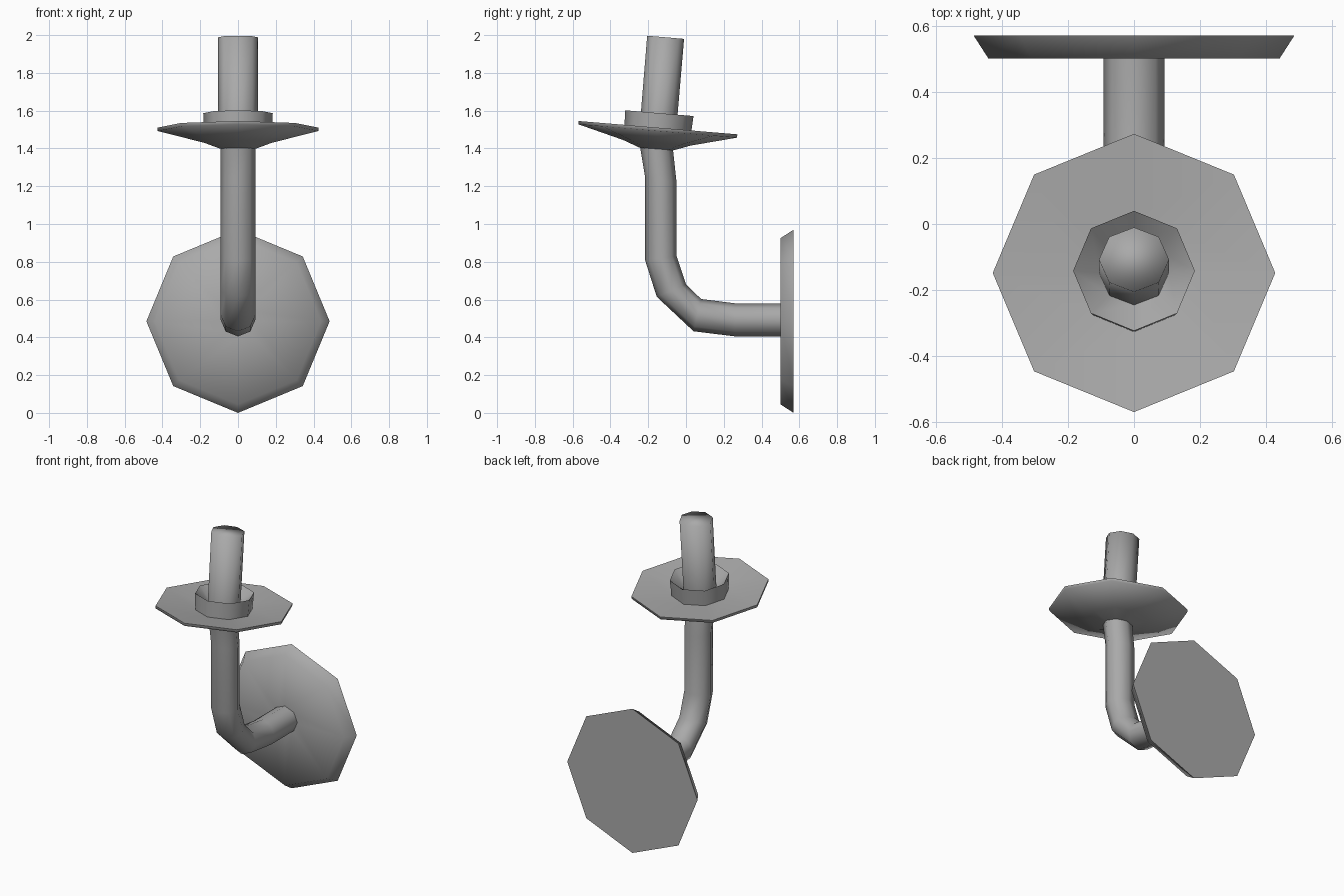
import bpy, bmesh, math
from mathutils import Matrix, Vector

if "Cube" in bpy.data.objects:
    bpy.data.objects.remove(bpy.data.objects["Cube"])

SIDES = 8

# Dark grey metal
grey = bpy.data.materials.new("dark_grey")
grey.diffuse_color = (0.4, 0.4, 0.4, 1)
grey.use_nodes = True
grey.node_tree.nodes["Principled BSDF"].inputs["Base Color"].default_value = grey.diffuse_color


def skin(name, rings, smooth):
    """Join successive rings of points into a capped, smooth-shaded tube."""
    bm = bmesh.new()
    loops = [[bm.verts.new(p) for p in ring] for ring in rings]
    for a, b in zip(loops, loops[1:]):
        for i in range(SIDES):
            j = (i + 1) % SIDES
            bm.faces.new((a[i], a[j], b[j], b[i]))
    bm.faces.new(loops[0][::-1])
    bm.faces.new(loops[-1])
    bmesh.ops.recalc_face_normals(bm, faces=bm.faces)
    mesh = bpy.data.meshes.new(name)
    bm.to_mesh(mesh)
    bm.free()
    mesh.materials.append(grey)
    ob = bpy.data.objects.new(name, mesh)
    bpy.context.collection.objects.link(ob)
    bpy.ops.object.select_all(action='DESELECT')
    ob.select_set(True)
    bpy.context.view_layer.objects.active = ob
    bpy.ops.object.shade_smooth_by_angle(angle=math.radians(smooth))
    return ob


def lathe(name, profile, matrix, smooth=95):
    """Octagonal turning of (x radius, y radius, height) points about local z."""
    rings = []
    for rx, ry, h in profile:
        rings.append([matrix @ Vector((rx * math.cos(math.tau * i / SIDES),
                                       ry * math.sin(math.tau * i / SIDES), h))
                      for i in range(SIDES)])
    return skin(name, rings, smooth)


# Wall plate: bevelled octagonal disc facing forward
wall = Matrix.Translation((0, 0.57, 0.485)) @ Matrix.Rotation(math.radians(90), 4, 'X')
lathe("wall_plate", [(0.485, 0.485, 0), (0.44, 0.44, 0.07), (0.08, 0.08, 0.07)], wall)

# Bent arm: (outer y, outer z, inner y, inner z) at each bend
bends = [(0.51, 0.405, 0.51, 0.58), (0.26, 0.405, 0.26, 0.58),
         (0.04, 0.432, 0.08, 0.603), (-0.155, 0.615, 0.0, 0.68),
         (-0.217, 0.81, -0.05, 0.83), (-0.217, 1.25, -0.05, 1.22),
         (-0.245, 1.42, -0.07, 1.405)]
rings = []
for oy, oz, iy, iz in bends:
    outer, inner = Vector((0, oy, oz)), Vector((0, iy, iz))
    mid, half = (outer + inner) / 2, (outer - inner) / 2
    rings.append([mid + half * math.cos(math.tau * i / SIDES)
                  + Vector((0.092 * math.sin(math.tau * i / SIDES), 0, 0))
                  for i in range(SIDES)])
skin("arm", rings, 50)

# Dish, cup and candle: one turned piece on a slightly tilted axis
tilt = Matrix.Translation((0, -0.148, 1.51)) @ Matrix.Rotation(math.radians(-4.8), 4, 'X')
lathe("dish_cup_and_candle", [
    (0.085, 0.085, -0.115), (0.18, 0.18, -0.08), (0.425, 0.42, -0.018),   # underside
    (0.427, 0.422, 0.0), (0.178, 0.176, -0.03),                           # dish top
    (0.184, 0.182, 0.077), (0.105, 0.097, 0.0),                           # cup
    (0.106, 0.098, 0.48)], tilt)                                          # candle
